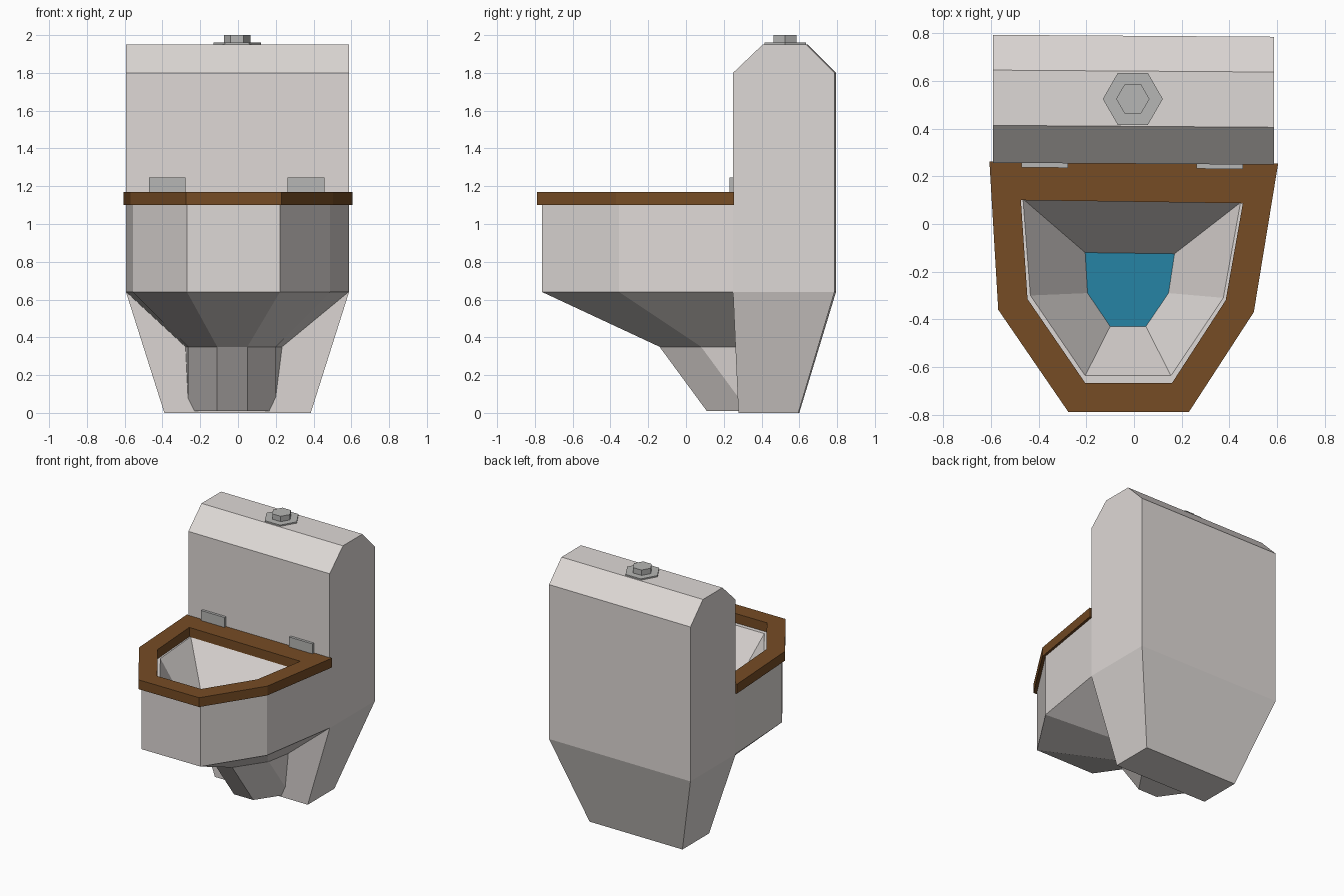
import bpy, bmesh, math

if "Cube" in bpy.data.objects:
    bpy.data.objects.remove(bpy.data.objects["Cube"])


def material(name, rgb):
    m = bpy.data.materials.new(name)
    m.diffuse_color = (*rgb, 1)
    m.use_nodes = True
    m.node_tree.nodes["Principled BSDF"].inputs["Base Color"].default_value = m.diffuse_color
    return m


PORCELAIN = material("warm white porcelain", (0.73, 0.69, 0.67))
WOOD = material("brown wood", (0.18, 0.072, 0.018))
WATER = material("blue water", (0.019, 0.23, 0.376))
METAL = material("grey metal", (0.47, 0.47, 0.46))

SKEW = -0.0068  # the tank is turned very slightly


def loft(name, rings, mats, closed=False):
    """Join (outline, z) rings with quads; cap the ends or close into a loop."""
    bm = bmesh.new()
    vs = [[bm.verts.new((x, y, z)) for x, y in pts] for pts, z in rings]
    n = len(vs[0])
    pairs = list(zip(vs, vs[1:])) + ([(vs[-1], vs[0])] if closed else [])
    for a, b in pairs:
        for i in range(n):
            j = (i + 1) % n
            bm.faces.new((a[i], a[j], b[j], b[i]))
    if not closed:
        bm.faces.new(vs[0][::-1])
        top = bm.faces.new(vs[-1])
        top.material_index = len(mats) - 1
    bmesh.ops.recalc_face_normals(bm, faces=bm.faces)
    me = bpy.data.meshes.new(name)
    bm.to_mesh(me)
    bm.free()
    for m in mats:
        me.materials.append(m)
    ob = bpy.data.objects.new(name, me)
    bpy.context.collection.objects.link(ob)
    return ob


def rect(x0, x1, y0, y1):
    return [(x, y + SKEW * x) for x, y in ((x0, y0), (x1, y0), (x1, y1), (x0, y1))]


def hexagon(r, cx=-0.005, cy=0.525):
    return [(cx + r * math.cos(i * math.pi / 3), cy + r * math.sin(i * math.pi / 3))
            for i in range(6)]


# Tank with chamfered top and tapered base
loft("tank", [(rect(-0.39, 0.385, 0.28, 0.597), 0),
              (rect(-0.593, 0.588, 0.253, 0.79), 0.64),
              (rect(-0.593, 0.588, 0.253, 0.79), 1.80),
              (rect(-0.593, 0.588, 0.41, 0.642), 1.95)], [PORCELAIN])

# Bowl: slanted foot, flared underside, wall, rim, inner funnel, water
foot = [(-0.11, -0.14), (0.05, -0.14), (0.20, 0.08), (0.24, 0.30), (-0.28, 0.30), (-0.265, 0.08)]
foot_low = [(x, y + 0.25) for x, y in foot]
wall = [(-0.27, -0.762), (0.222, -0.762), (0.488, -0.355), (0.587, 0.26), (-0.592, 0.265), (-0.557, -0.345)]
rim = [(-0.205, -0.637), (0.155, -0.637), (0.375, -0.31), (0.447, 0.09), (-0.466, 0.105), (-0.435, -0.30)]
pool = [(-0.10, -0.43), (0.05, -0.43), (0.145, -0.29), (0.17, -0.125), (-0.205, -0.12), (-0.195, -0.29)]
loft("bowl", [(foot_low, 0.01), (foot, 0.35), (wall, 0.64), (wall, 1.10),
              (rim, 1.10), (pool, 0.75)], [PORCELAIN, WATER])

# Wooden seat ring
outer = [(-0.275, -0.79), (0.23, -0.79), (0.503, -0.37), (0.605, 0.253), (-0.607, 0.262), (-0.57, -0.36)]
hole = [(-0.205, -0.667), (0.16, -0.667), (0.385, -0.32), (0.457, 0.087), (-0.475, 0.10), (-0.447, -0.315)]
loft("seat", [(outer, 1.10), (outer, 1.17), (hole, 1.17), (hole, 1.10)], [WOOD], closed=True)

# Seat hinges
for side, x0, x1 in (("left", -0.472, -0.278), ("right", 0.263, 0.457)):
    plate = rect(x0, x1, 0.234, 0.27)
    loft(side + "_hinge", [(plate, 1.165), (plate, 1.245)], [METAL])

# Flush button
for name, r, z0, z1 in (("button_base", 0.126, 1.945, 1.96), ("button", 0.07, 1.955, 2.0)):
    loft(name, [(hexagon(r), z0), (hexagon(r), z1)], [METAL])
